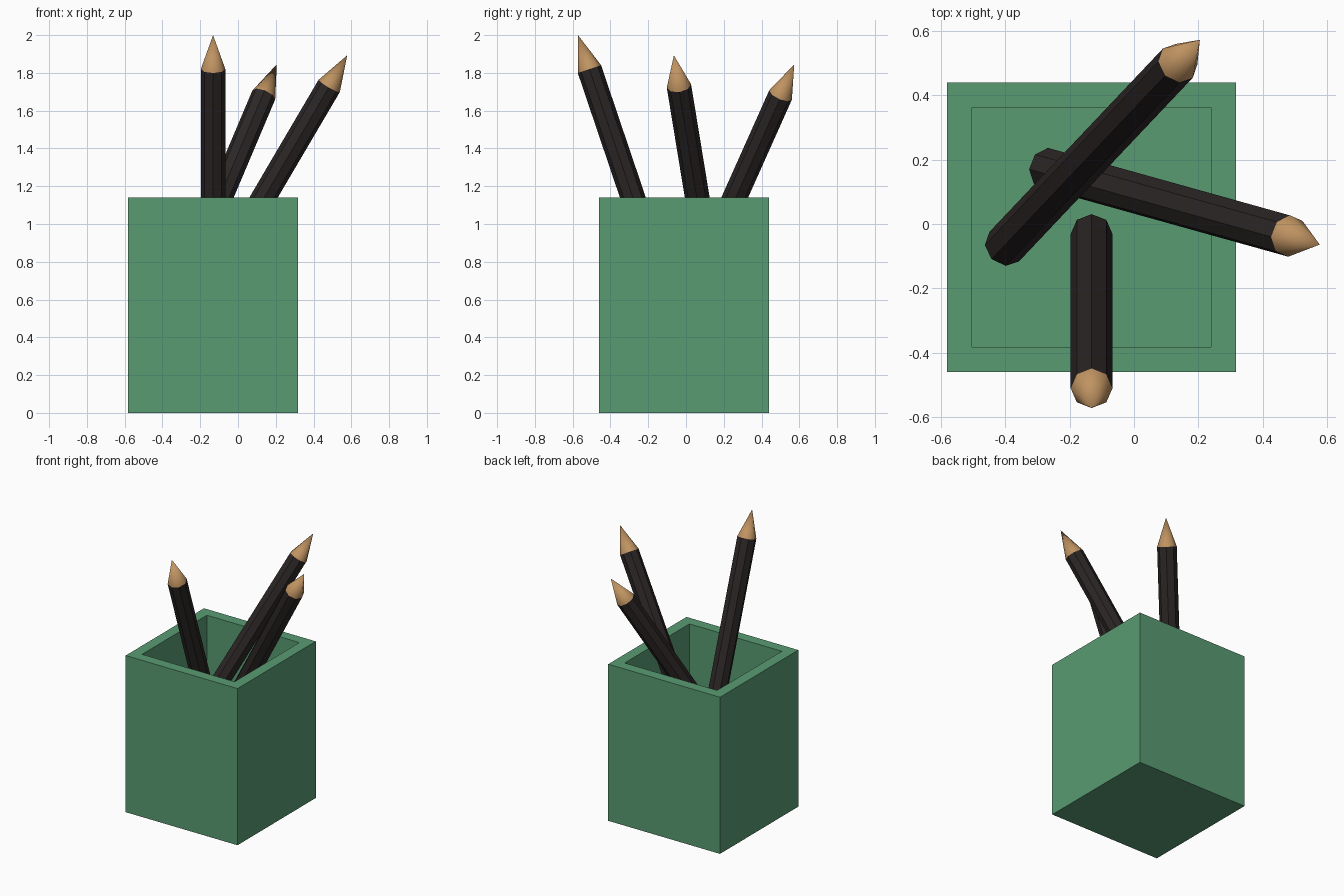
import bpy
import bmesh
from math import radians
from mathutils import Matrix, Vector

cube = bpy.data.objects.get("Cube")
if cube:
    bpy.data.objects.remove(cube, do_unlink=True)


def make_material(name, rgb):
    mat = bpy.data.materials.new(name)
    mat.use_nodes = True
    color = (*rgb, 1.0)
    mat.diffuse_color = color
    mat.node_tree.nodes["Principled BSDF"].inputs["Base Color"].default_value = color
    return mat


green = make_material("holder green", (0.10, 0.33, 0.17))
black = make_material("pencil black", (0.026, 0.020, 0.020))
wood = make_material("bare wood", (0.52, 0.29, 0.12))


def add_object(name, bm, mat):
    mesh = bpy.data.meshes.new(name)
    bm.to_mesh(mesh)
    bm.free()
    mesh.materials.append(mat)
    obj = bpy.data.objects.new(name, mesh)
    bpy.context.collection.objects.link(obj)
    return obj


# Square holder: a box whose top is inset and pushed down into a cavity
WIDTH, HEIGHT, WALL, FLOOR = 0.90, 1.14, 0.11, 0.30
CENTER = Vector((-0.132, -0.01, HEIGHT / 2))

bm = bmesh.new()
bmesh.ops.create_cube(bm, size=1, matrix=Matrix.Translation(CENTER)
                      @ Matrix.Diagonal((WIDTH, WIDTH, HEIGHT, 1)))
bm.normal_update()
top = max(bm.faces, key=lambda f: f.calc_center_median().z)
bmesh.ops.inset_region(bm, faces=[top], thickness=WALL)
cavity = bmesh.ops.extrude_discrete_faces(bm, faces=[top])["faces"][0]
bmesh.ops.translate(bm, verts=cavity.verts, vec=(0, 0, FLOOR - HEIGHT))
bmesh.ops.remove_doubles(bm, verts=bm.verts, dist=0.0001)
bmesh.ops.recalc_face_normals(bm, faces=bm.faces)
add_object("holder", bm, green)

# Pencils: eight-sided shafts with smooth sharpened cones
RADIUS, LENGTH, POINT = 0.065, 1.69, 0.19


def add_section(name, mat, start, end, end_radius, placement):
    bm = bmesh.new()
    bmesh.ops.create_cone(
        bm, cap_ends=True, segments=8, radius1=RADIUS, radius2=end_radius,
        depth=end - start,
        matrix=placement @ Matrix.Translation((0, 0, (start + end) / 2)))
    bmesh.ops.remove_doubles(bm, verts=bm.verts, dist=0.0001)
    return add_object(name, bm, mat)


def add_pencil(name, tip, lean):
    # Local z runs down from the tip at zero to the blunt end
    turn = Vector((0, 0, 1)).rotation_difference(Vector(lean))
    placement = Matrix.Translation(tip) @ turn.to_matrix().to_4x4()
    add_section(name + "_shaft", black, -LENGTH, -POINT, RADIUS, placement)
    point = add_section(name + "_point", wood, -POINT, 0, 0, placement)
    point.data.shade_smooth()
    point.data.set_sharp_from_angle(angle=radians(60))


add_pencil("front_pencil", (-0.132, -0.572, 2.0), (0, -0.338, 1))
add_pencil("left_pencil", (0.578, -0.064, 1.893), (0.588, -0.164, 1))
add_pencil("back_pencil", (0.205, 0.573, 1.845), (0.423, 0.447, 1))
